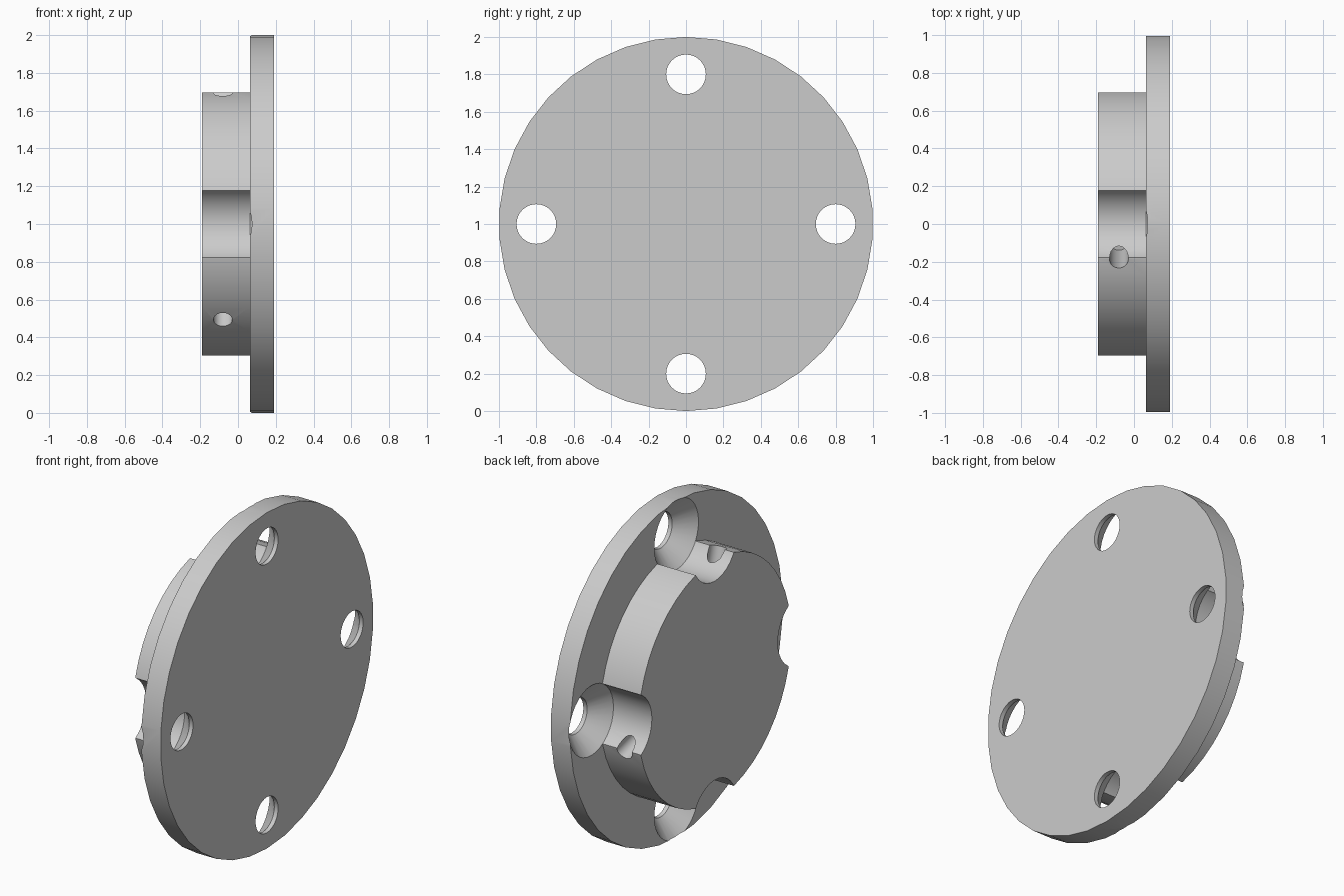
import bpy
import bmesh
from math import sin, cos, pi, radians
from mathutils import Matrix, Vector

default = bpy.data.objects.get("Cube")
if default:
    bpy.data.objects.remove(default)

CENTRE = Vector((0, 0, 1))
BACK, SEAT, FACE = -0.19, 0.063, 0.19      # hub end, flange seat, flange face
HUB_RADIUS, BOLT_CIRCLE = 0.718, 0.8
SCALLOP, BOLT = 0.208, 0.106

grey = bpy.data.materials.new("plain grey")
grey.use_nodes = True
grey.diffuse_color = (0.6, 0.6, 0.6, 1)
grey.node_tree.nodes["Principled BSDF"].inputs["Base Color"].default_value = (0.6, 0.6, 0.6, 1)


def revolve(name, profile, sides, matrix):
    """Solid of (radius, height) rings around local z, placed by matrix."""
    bm = bmesh.new()
    rings = []
    for radius, height in profile:
        rings.append([bm.verts.new((radius * cos(2 * pi * i / sides),
                                    radius * sin(2 * pi * i / sides), height))
                      for i in range(sides)])
    for low, high in zip(rings, rings[1:]):
        for i in range(sides):
            j = (i + 1) % sides
            bm.faces.new((low[i], low[j], high[j], high[i]))
    bm.faces.new(rings[0])
    bm.faces.new(rings[-1])
    bmesh.ops.transform(bm, matrix=matrix, verts=bm.verts)
    bmesh.ops.recalc_face_normals(bm, faces=bm.faces)
    mesh = bpy.data.meshes.new(name)
    bm.to_mesh(mesh)
    bm.free()
    mesh.materials.append(grey)
    obj = bpy.data.objects.new(name, mesh)
    bpy.context.collection.objects.link(obj)
    return obj


def combine(target, other, operation):
    """Apply a boolean and discard the helper."""
    mod = target.modifiers.new(operation, 'BOOLEAN')
    mod.operation, mod.solver, mod.object = operation, 'EXACT', other
    bpy.ops.object.select_all(action='DESELECT')
    bpy.context.view_layer.objects.active = target
    target.select_set(True)
    bpy.ops.object.modifier_apply(modifier=mod.name)
    bpy.data.objects.remove(other)


# Local z becomes world x, local x becomes world -z
ALONG_X = Matrix.Rotation(pi / 2, 4, 'Y')
AXIS = Matrix.Translation(CENTRE) @ ALONG_X

# Flange disc with the hub joined to its rear
flange = revolve("mounting_flange", [(1, SEAT), (1, FACE)], 38, AXIS)
hub = revolve("hub", [(HUB_RADIUS, BACK), (HUB_RADIUS, SEAT + 0.01)], 48, AXIS)
combine(flange, hub, 'UNION')

# Countersunk bolt holes, whose head clearance scallops the hub
bolt_profile = [(SCALLOP, BACK - 0.1), (SCALLOP, SEAT),
                (BOLT, SEAT + SCALLOP - BOLT), (BOLT, FACE + 0.1)]
for k in range(4):
    a = k * pi / 2
    offset = Vector((0, cos(a), sin(a))) * BOLT_CIRCLE
    cutter = revolve("bolt_cutter", bolt_profile, 32,
                     Matrix.Translation(CENTRE + offset) @ ALONG_X)
    combine(flange, cutter, 'DIFFERENCE')

# Three radial set screw holes around the hub
for degrees in (105, 225, 345):
    a = radians(degrees)
    direction = Vector((0, cos(a), sin(a)))
    turn = direction.to_track_quat('Z', 'X').to_matrix().to_4x4()
    place = Matrix.Translation(CENTRE + Vector((-0.08, 0, 0))) @ turn
    cutter = revolve("set_screw_cutter", [(0.05, 0.35), (0.05, 0.85)], 20, place)
    combine(flange, cutter, 'DIFFERENCE')

bpy.ops.object.shade_smooth_by_angle(angle=radians(25))
